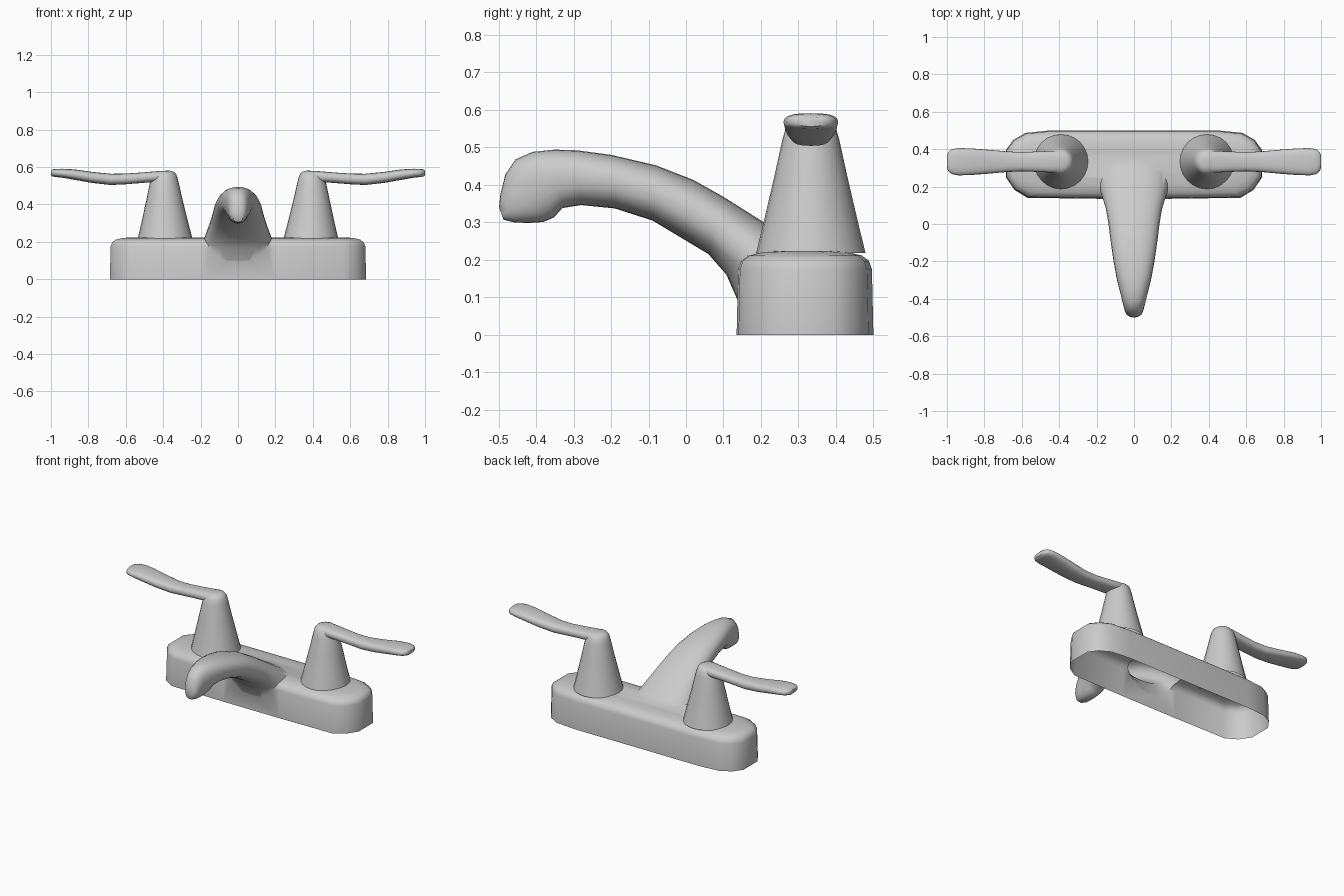
import bpy, bmesh, math
from mathutils import Vector

if "Cube" in bpy.data.objects:
    bpy.data.objects.remove(bpy.data.objects["Cube"])

metal = bpy.data.materials.new("satin grey metal")
metal.diffuse_color = (0.6, 0.6, 0.6, 1)
metal.use_nodes = True
metal.node_tree.nodes["Principled BSDF"].inputs["Base Color"].default_value = metal.diffuse_color


def loft(name, rings, cap_start=True, cap_end=True):
    """Skin a list of equal-length point rings into one object."""
    bm = bmesh.new()
    rows = [[bm.verts.new(p) for p in r] for r in rings]
    n = len(rows[0])
    for a, b in zip(rows, rows[1:]):
        for i in range(n):
            j = (i + 1) % n
            bm.faces.new((a[i], a[j], b[j], b[i]))
    if cap_start:
        bm.faces.new(rows[0][::-1])
    if cap_end:
        bm.faces.new(rows[-1])
    bmesh.ops.recalc_face_normals(bm, faces=bm.faces)
    mesh = bpy.data.meshes.new(name)
    bm.to_mesh(mesh)
    bm.free()
    mesh.materials.append(metal)
    ob = bpy.data.objects.new(name, mesh)
    bpy.context.collection.objects.link(ob)
    return ob


def select(ob):
    bpy.ops.object.select_all(action='DESELECT')
    ob.select_set(True)
    bpy.context.view_layer.objects.active = ob


def smooth(ob, angle=38):
    select(ob)
    bpy.ops.object.shade_smooth_by_angle(angle=math.radians(angle))


def section(top, bottom, half_width, n=24, e=0.85):
    """Rounded section between a top and a bottom point."""
    top, bottom = Vector(top), Vector(bottom)
    mid, up = (top + bottom) / 2, (top - bottom) / 2
    side = Vector((1, 0, 0)) if abs(top.x) < 1e-6 else Vector((0, 1, 0))
    pts = []
    for i in range(n):
        c, s = math.cos(math.tau * i / n), math.sin(math.tau * i / n)
        u = math.copysign(abs(c) ** e, c)
        v = math.copysign(abs(s) ** e, s)
        pts.append(mid + side * half_width * u + up * v)
    return pts


# Deck base: faceted rounded outline with a softened top edge
half = [(0.2, 0.135), (0.57, 0.14), (0.64, 0.183), (0.685, 0.25),
        (0.685, 0.395), (0.645, 0.45), (0.58, 0.487), (0.45, 0.5)]
outline = half + [(-x, y) for x, y in reversed(half)]
CY = 0.3175
rings = []
for d, z in [(0, 0), (0.004, 0.175), (0.012, 0.197), (0.03, 0.211), (0.065, 0.22), (0.11, 0.224)]:
    fx, fy = 1 - d / 0.685, 1 - d / 0.1825
    rings.append([(x * fx, CY + (y - CY) * fy, z) for x, y in outline])
base = loft("base_and_spout", rings)

# Spout: arched taper, (top y, top z, bottom y, bottom z, half width)
path = [(0.40, 0.205, 0.17, 0.03, 0.19), (0.30, 0.245, 0.134, 0.10, 0.195),
        (0.20, 0.305, 0.108, 0.16, 0.172), (0.10, 0.368, 0.06, 0.215, 0.15),
        (0.02, 0.413, -0.01, 0.257, 0.137), (-0.08, 0.452, -0.09, 0.305, 0.126),
        (-0.20, 0.48, -0.19, 0.337, 0.11), (-0.29, 0.492, -0.28, 0.346, 0.094),
        (-0.35, 0.494, -0.33, 0.338, 0.081), (-0.41, 0.488, -0.352, 0.313, 0.07),
        (-0.455, 0.468, -0.38, 0.301, 0.06), (-0.482, 0.428, -0.42, 0.298, 0.052),
        (-0.495, 0.375, -0.46, 0.30, 0.042), (-0.499, 0.34, -0.487, 0.307, 0.024)]
spout = loft("spout_helper", [section((0, a, b), (0, c, d), w) for a, b, c, d, w in path])

# Merge spout into base, then open the underside to leave a hollow shell
mod = base.modifiers.new("merge", 'BOOLEAN')
mod.operation, mod.solver, mod.object = 'UNION', 'EXACT', spout
select(base)
bpy.ops.object.modifier_apply(modifier=mod.name)
bpy.data.objects.remove(spout)
bm = bmesh.new()
bm.from_mesh(base.data)
floor = [f for f in bm.faces if all(v.co.z < 1e-4 for v in f.verts)]
bmesh.ops.delete(bm, geom=floor, context='FACES')
bm.to_mesh(base.data)
bm.free()
smooth(base, 45)

# Handles: tapered stem and a spoon-shaped lever on each side
HY = 0.333
stem_profile = [(0.218, 0.39, 0.146), (0.30, 0.391, 0.126), (0.42, 0.393, 0.098),
                (0.52, 0.394, 0.076), (0.555, 0.393, 0.066), (0.572, 0.391, 0.052),
                (0.58, 0.389, 0.03)]
lever_profile = [(0.345, 0.572, 0.55, 0.03), (0.365, 0.581, 0.53, 0.05),
                 (0.42, 0.579, 0.52, 0.059), (0.50, 0.572, 0.516, 0.055),
                 (0.60, 0.565, 0.508, 0.051), (0.68, 0.564, 0.504, 0.055),
                 (0.78, 0.574, 0.515, 0.064), (0.87, 0.587, 0.531, 0.071),
                 (0.94, 0.591, 0.543, 0.073), (0.975, 0.59, 0.547, 0.066),
                 (0.993, 0.587, 0.55, 0.05), (1.0, 0.58, 0.556, 0.034)]
for side, label in ((-1, "left"), (1, "right")):
    stem = loft(label + "_handle_stem",
                [[(side * (cx + r * math.cos(math.tau * i / 24)),
                   HY + r * math.sin(math.tau * i / 24), z) for i in range(24)]
                 for z, cx, r in stem_profile], cap_start=False)
    lever = loft(label + "_handle_lever",
                 [[(p.x, p.y, p.z) for p in
                   section((side * x, HY, zt), (side * x, HY, zb), w, 20, 0.75)]
                  for x, zt, zb, w in lever_profile])
    smooth(stem)
    smooth(lever)
